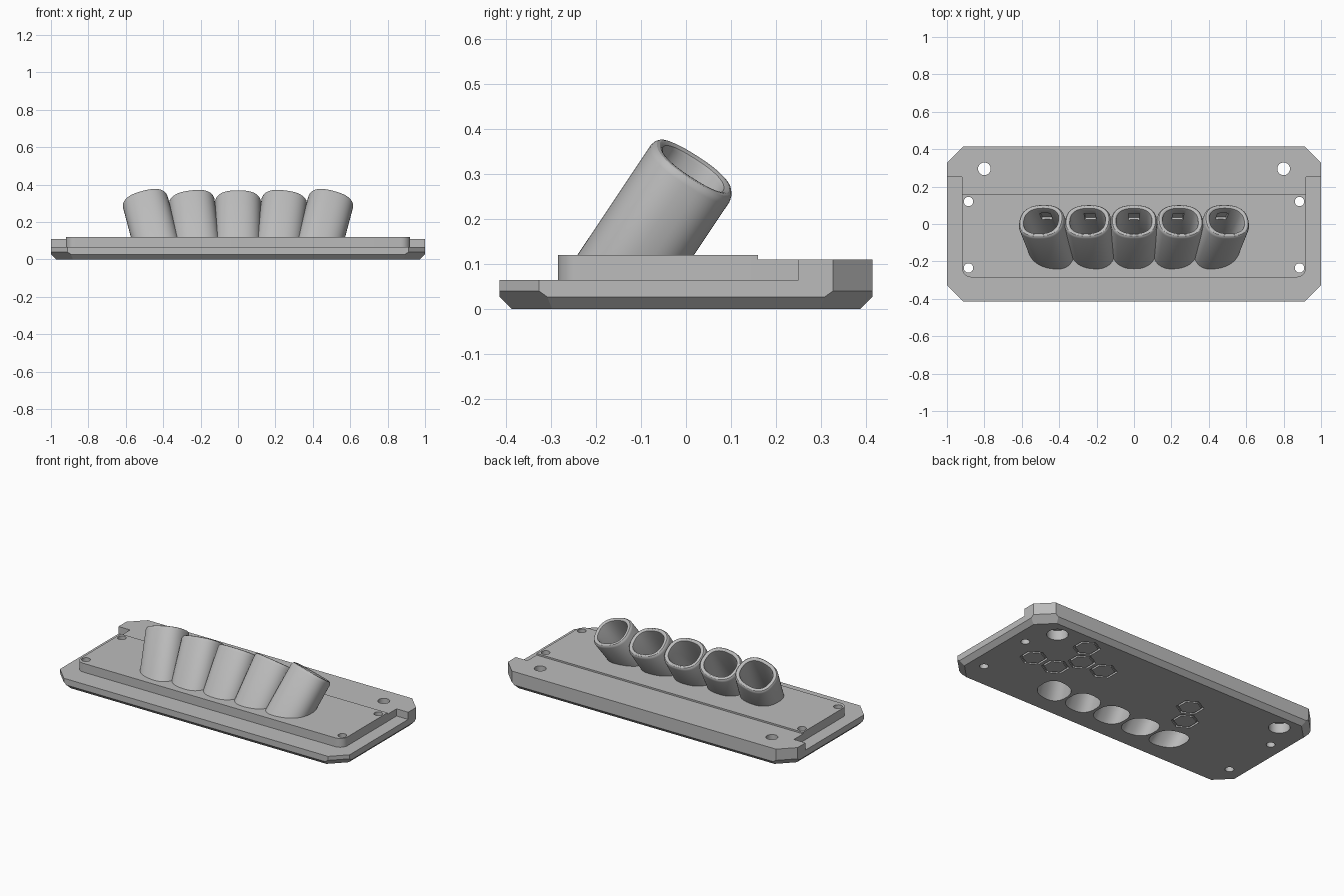
import bpy, bmesh, math
from mathutils import Vector, Matrix

if "Cube" in bpy.data.objects:
    bpy.data.objects.remove(bpy.data.objects["Cube"])

grey = bpy.data.materials.new("plain_grey")
grey.use_nodes = True
grey.diffuse_color = (0.5, 0.5, 0.5, 1)
grey.node_tree.nodes["Principled BSDF"].inputs["Base Color"].default_value = (0.5, 0.5, 0.5, 1)


def finish(name, bm):
    bmesh.ops.recalc_face_normals(bm, faces=bm.faces)
    mesh = bpy.data.meshes.new(name)
    bm.to_mesh(mesh)
    bm.free()
    mesh.materials.append(grey)
    ob = bpy.data.objects.new(name, mesh)
    bpy.context.collection.objects.link(ob)
    return ob


def prism(name, outline, z0, z1):
    bm = bmesh.new()
    face = bm.faces.new([bm.verts.new((x, y, z0)) for x, y in outline])
    new = bmesh.ops.extrude_face_region(bm, geom=[face])["geom"]
    bmesh.ops.translate(bm, vec=(0, 0, z1 - z0),
                        verts=[v for v in new if isinstance(v, bmesh.types.BMVert)])
    return finish(name, bm)


def circle(x, y, r, n=32, start=0.0):
    angles = [start + math.tau * i / n for i in range(n)]
    return [(x + r * math.cos(a), y + r * math.sin(a)) for a in angles]


def cut(targets, cutter):
    cutter.hide_render = True
    for ob in targets:
        mod = ob.modifiers.new("cut", "BOOLEAN")
        mod.operation = "DIFFERENCE"
        mod.solver = "EXACT"
        mod.object = cutter
        bpy.context.view_layer.objects.active = ob
        bpy.ops.object.modifier_apply(modifier=mod.name)
    bpy.data.objects.remove(cutter)


# Base plate: box with clipped corners and a chamfered underside
W, D, BAR, LEDGE, TOP = 1.0, 0.415, 0.11, 0.065, 0.12
bm = bmesh.new()
bmesh.ops.create_cube(bm, size=1, matrix=Matrix.Translation((0, 0, BAR / 2))
                      @ Matrix.Diagonal((2 * W, 2 * D, BAR, 1)))
planes = []
for s in (-1, 1):
    planes += [((s * W, 0, 0.027), (s, 0, -1)), ((0, s * D, 0.027), (0, s, -1))]
    for t in (-1, 1):
        corner = (s * 0.955, t * 0.372, 0.04)
        planes += [(corner, (s, t, 0)), (corner, (s, t, -1.41))]
for co, no in planes:
    result = bmesh.ops.bisect_plane(bm, geom=bm.verts[:] + bm.edges[:] + bm.faces[:],
                                    plane_co=co, plane_no=no, clear_outer=True)
    rim = [e for e in result["geom_cut"] if isinstance(e, bmesh.types.BMEdge)]
    bmesh.ops.holes_fill(bm, edges=rim)
base = finish("base_plate", bm)

# Lowered ledge around the front and sides, leaving the rear bar
PX, PY, STEP, NOTCH = 0.92, -0.285, 0.16, 0.25
cut([base], prism("ledge_cutter", [(-1.1, -0.5), (1.1, -0.5), (1.1, NOTCH), (PX, NOTCH),
                                   (PX, STEP), (-PX, STEP), (-PX, NOTCH), (-1.1, NOTCH)],
                  LEDGE, 0.3))

# Raised panel with rounded front corners
R = 0.05
arc = [math.radians(270 + 90 * i / 8) for i in range(9)]
right = [(PX - R + R * math.cos(a), PY + R + R * math.sin(a)) for a in arc] + [(PX, STEP)]
panel = prism("raised_panel", right + [(-x, y) for x, y in reversed(right)], LEDGE, TOP)

# Screw holes, and counterbored mounting holes in the rear bar
for s in (-1, 1):
    for y in (0.12, -0.235):
        cut([base, panel], prism("screw_cutter", circle(s * 0.885, y, 0.025), -0.1, 0.3))
    cut([base], prism("mount_cutter", circle(s * 0.8, 0.295, 0.034), -0.1, 0.3))
    cut([base], prism("counterbore_cutter", circle(s * 0.8, 0.295, 0.06), -0.1, 0.06))

# Honeycomb of shallow hexagonal grooves on the underside
PITCH, ROW = 0.156, 0.135
for col, row in [(1.5, 1), (1, 0), (0, 0), (2.5, -1), (1.5, -1), (-4, 0), (-4.5, -1)]:
    x, y = 0.345 + col * PITCH, 0.149 + row * ROW
    ring = prism("groove_cutter", circle(x, y, 0.078, 6, math.pi / 6), -0.05, 0.012)
    cut([ring], prism("groove_core", circle(x, y, 0.064, 6, math.pi / 6), -0.1, 0.1))
    cut([base], ring)


# Tubes: oval sections lofted along a leaning axis
N = 56


def oval(a, b):
    pts = []
    for i in range(N):
        c, s = math.cos(math.tau * i / N), math.sin(math.tau * i / N)
        pts.append((math.copysign(abs(c) ** 0.82, c) * a, math.copysign(abs(s) ** 0.82, s) * b))
    return pts


def loft(name, frame, sections, closed):
    """sections: (a, b, height along axis), or ('z', a, b, z) for a level end."""
    top, e1, e2, axis = frame
    bm = bmesh.new()
    rings = []
    for sec in sections:
        level = sec[0] == "z"
        a, b, h = sec[1:] if level else sec
        ring = []
        for u, v in oval(a, b):
            p = top + e1 * u + e2 * v
            t = (h - p.z) / axis.z if level else h
            ring.append(bm.verts.new(p + axis * t))
        rings.append(ring)
    pairs = list(zip(rings, rings[1:]))
    if closed:
        pairs.append((rings[-1], rings[0]))
    else:
        bm.faces.new(rings[0])
        bm.faces.new(rings[-1])
    for lo, hi in pairs:
        for i in range(N):
            j = (i + 1) % N
            bm.faces.new((lo[i], lo[j], hi[j], hi[i]))
    return finish(name, bm)


A, B, a, b = 0.123, 0.106, 0.094, 0.079
smooth = [panel]
for k in range(-2, 3):
    top = Vector((k * 0.249, 0.019, 0.316))
    foot = Vector((k * 0.207, -0.192, 0))
    axis = (top - foot).normalized()
    e1 = Vector((axis.z, 0, -axis.x)).normalized()
    e2 = axis.cross(e1)
    frame = (top, e1, e2, axis)
    tube = loft(f"tube_{k + 3}", frame, [
        ("z", A, B, 0.1), (A, B, -0.018), (A - 0.003, B - 0.003, -0.008),
        (A - 0.008, B - 0.008, -0.002), (A - 0.014, B - 0.014, 0),
        (a + 0.008, b + 0.008, -0.001), (a + 0.002, b + 0.002, -0.005),
        (a, b, -0.012), ("z", a, b, 0.1)], True)

    # Small pocket in the rear inner wall
    bm = bmesh.new()
    bmesh.ops.create_cube(bm, size=1)
    turn = Matrix((e1, e2, axis)).transposed().to_4x4()
    place = Matrix.Translation(top + axis * -0.08 + e2 * 0.078)
    bmesh.ops.transform(bm, matrix=place @ turn @ Matrix.Diagonal((0.06, 0.03, 0.06, 1)),
                        verts=bm.verts)
    cut([tube], finish("pocket_cutter", bm))

    # Bore continues through the panel and base
    cut([base, panel], loft("bore_cutter", frame, [("z", a, b, 0.14), ("z", a, b, -0.05)], False))
    smooth.append(tube)

# Smooth curved walls, keep edges sharp
bpy.ops.object.select_all(action="DESELECT")
for ob in smooth + [base]:
    ob.select_set(True)
bpy.context.view_layer.objects.active = base
bpy.ops.object.shade_smooth_by_angle(angle=math.radians(28))
